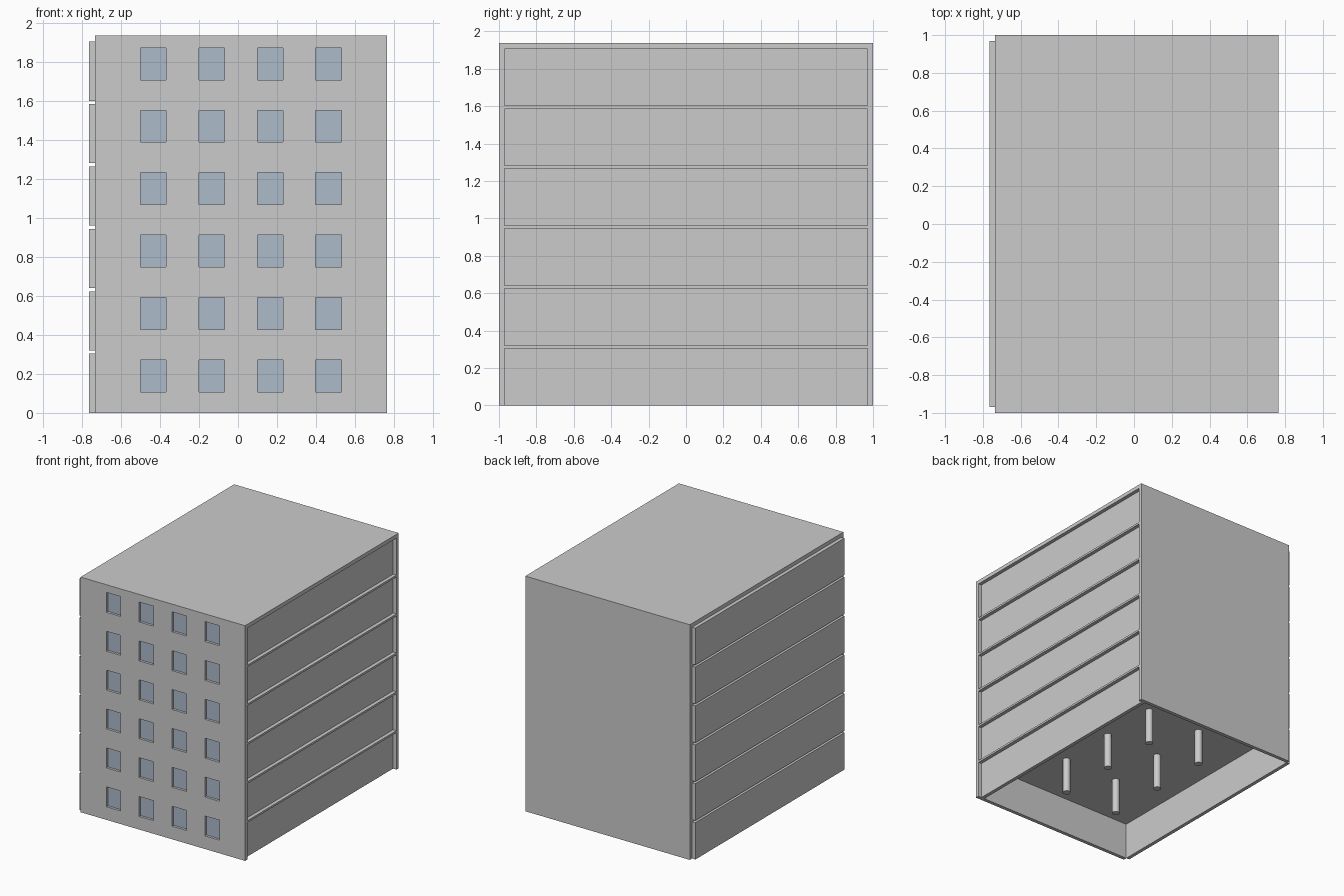
import bpy, bmesh
from mathutils import Vector

if "Cube" in bpy.data.objects:
    bpy.data.objects.remove(bpy.data.objects["Cube"])


def material(name, rgb):
    m = bpy.data.materials.new(name)
    m.diffuse_color = (*rgb, 1)
    m.use_nodes = True
    m.node_tree.nodes["Principled BSDF"].inputs["Base Color"].default_value = m.diffuse_color
    return m


CONCRETE = material("concrete grey", (0.6, 0.6, 0.6))
GLASS = material("pale blue glass", (0.42, 0.50, 0.60))

STEP, PANEL_H, TOP = 0.3205, 0.304, 1.938
X0, X1, T = -0.735, 0.765, 0.03      # slab extents and wall thickness
FLOORS = 6


def finish(name, bm, *mats):
    me = bpy.data.meshes.new(name)
    bm.to_mesh(me)
    bm.free()
    for m in mats:
        me.materials.append(m)
    ob = bpy.data.objects.new(name, me)
    bpy.context.collection.objects.link(ob)
    return ob


def box_mesh(lo, hi):
    bm = bmesh.new()
    bmesh.ops.create_cube(bm, size=1)
    lo, hi = Vector(lo), Vector(hi)
    for v in bm.verts:
        v.co = (lo + hi) / 2 + v.co * (hi - lo)
    return bm


def box(name, lo, hi):
    return finish(name, box_mesh(lo, hi), CONCRETE)


# Front wall with a grid of recessed windows
win_x = [(0.015 + d - 0.066, 0.015 + d + 0.066) for d in (-0.45, -0.15, 0.15, 0.45)]
win_z = [(i * STEP + 0.108, i * STEP + 0.272) for i in range(FLOORS)]
bm = box_mesh((X0, -1, 0), (X1, -1 + T, TOP))
for spans, axis in ((win_x, Vector((1, 0, 0))), (win_z, Vector((0, 0, 1)))):
    for span in spans:
        for c in span:
            geom = bm.verts[:] + bm.edges[:] + bm.faces[:]
            bmesh.ops.bisect_plane(bm, geom=geom, plane_co=axis * c, plane_no=axis)


def is_window(f):
    c = f.calc_center_median()
    return (c.y < -0.999 and any(a < c.x < b for a, b in win_x)
            and any(a < c.z < b for a, b in win_z))


bm.normal_update()
panes = bmesh.ops.extrude_discrete_faces(bm, faces=[f for f in bm.faces if is_window(f)])["faces"]
for f in panes:
    f.material_index = 1
    bmesh.ops.translate(bm, verts=f.verts[:], vec=(0, 0.02, 0))
finish("front_wall", bm, CONCRETE, GLASS)

# Plain back wall
box("back_wall", (X0, 1 - T, 0), (X1, 1, TOP))

for i in range(FLOORS):
    z = i * STEP
    n = i + 1
    # Side panels: proud on the left, recessed on the right
    box(f"left_panel_{n}", (X0 - T, -0.97, z), (X0, 0.97, z + PANEL_H))
    box(f"right_panel_{n}", (X1 - 2 * T, -0.97, z), (X1 - T, 0.97, z + PANEL_H))
    # Ceiling slab, the last one being the roof
    top = TOP if n == FLOORS else z + STEP
    box("roof" if n == FLOORS else f"floor_slab_{n}",
        (X0, -0.97, z + PANEL_H), (X1, 0.97, top))
    # Round columns under the slab
    for cx in (-0.235, 0.265):
        for cy in (-0.5, 0, 0.5):
            bpy.ops.mesh.primitive_cylinder_add(
                vertices=16, radius=0.03, depth=PANEL_H - 0.01,
                location=(cx, cy, z + (PANEL_H + 0.01) / 2))
            col = bpy.context.object
            col.name = f"column_{n}"
            col.data.materials.append(CONCRETE)
            bpy.ops.object.shade_smooth_by_angle()
